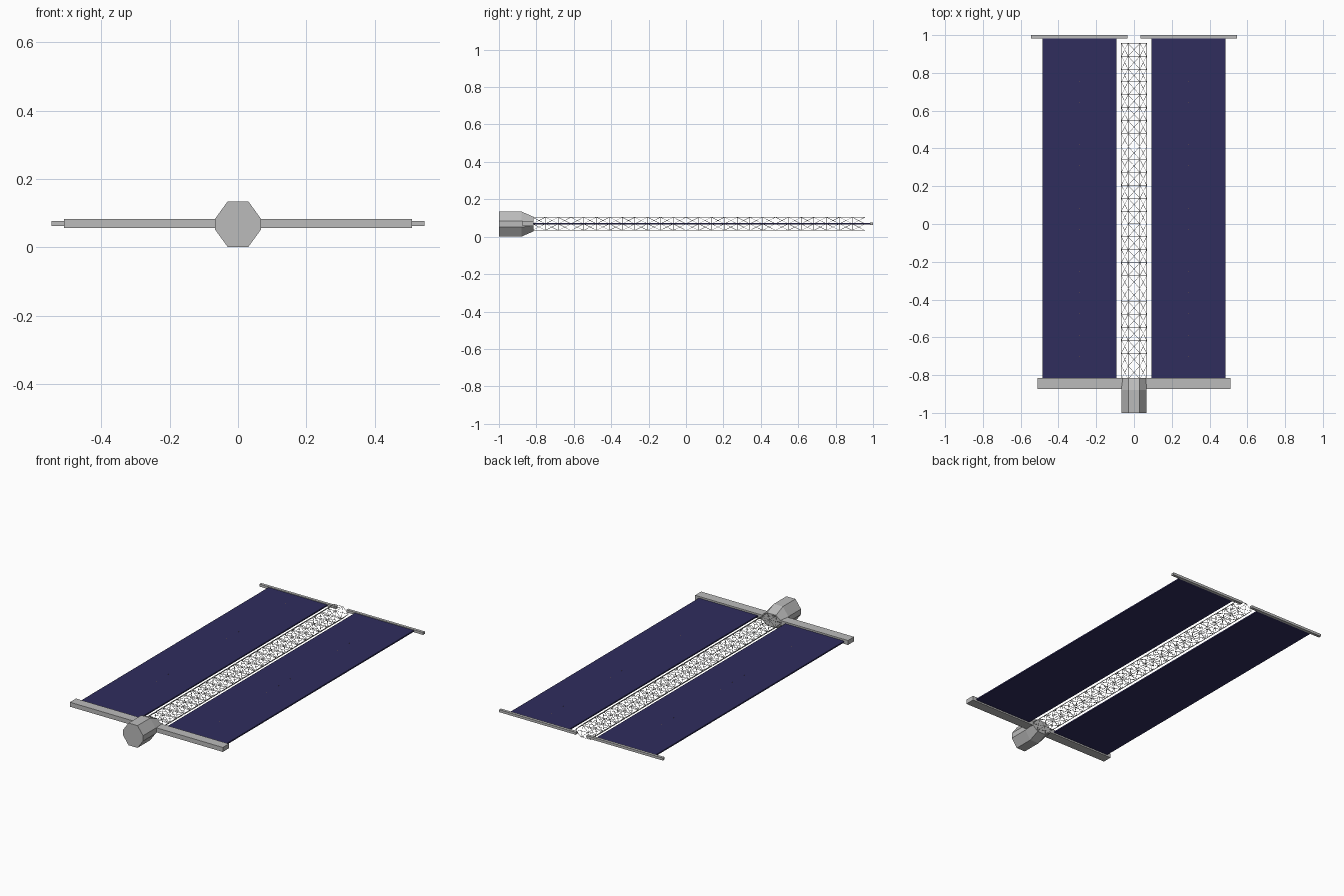
import bpy, bmesh
from mathutils import Vector

if "Cube" in bpy.data.objects:
    bpy.data.objects.remove(bpy.data.objects["Cube"])

ZC = 0.069  # mid height of the whole array


def material(name, rgb):
    m = bpy.data.materials.new(name)
    m.diffuse_color = (*rgb, 1)
    m.use_nodes = True
    m.node_tree.nodes["Principled BSDF"].inputs["Base Color"].default_value = m.diffuse_color
    return m


GREY = material("light grey", (0.5, 0.5, 0.5))
BLUE = material("cell blue", (0.029, 0.026, 0.11))
AMBER = material("amber", (0.35, 0.2, 0.05))


def finish(name, bm, mat):
    bmesh.ops.recalc_face_normals(bm, faces=bm.faces)
    me = bpy.data.meshes.new(name)
    bm.to_mesh(me)
    bm.free()
    me.materials.append(mat)
    ob = bpy.data.objects.new(name, me)
    bpy.context.collection.objects.link(ob)
    return ob


def add_box(bm, lo, hi):
    lo, hi = Vector(lo), Vector(hi)
    c, s = (lo + hi) / 2, hi - lo
    for v in bmesh.ops.create_cube(bm, size=1)["verts"]:
        v.co = Vector((v.co.x * s.x, v.co.y * s.y, v.co.z * s.z)) + c


def box(name, lo, hi, mat):
    bm = bmesh.new()
    add_box(bm, lo, hi)
    return finish(name, bm, mat)


def add_rod(bm, a, b, r=0.0012):
    # square rod between two points
    a, b = Vector(a), Vector(b)
    d = (b - a).normalized()
    u = d.cross(Vector((0.1, 0.2, 1))).normalized() * r
    w = d.cross(u)
    rings = [[bm.verts.new(p + o) for o in (u, w, -u, -w)] for p in (a, b)]
    for i in range(4):
        j = (i + 1) % 4
        bm.faces.new((rings[0][i], rings[0][j], rings[1][j], rings[1][i]))
    bm.faces.new(rings[0])
    bm.faces.new(rings[1])


# Mast canister: eight-sided drum whose height tapers at the mast end
bm = bmesh.new()
octagon = [(0.03, 0.067), (0.067, 0.016), (0.067, -0.016), (0.03, -0.067),
           (-0.03, -0.067), (-0.067, -0.016), (-0.067, 0.016), (-0.03, 0.067)]
rings = []
for y, zs in ((-1.0, 1.0), (-0.88, 1.0), (-0.815, 0.58)):
    rings.append([bm.verts.new((x, y, 0.0675 + z * zs)) for x, z in octagon])
for r0, r1 in zip(rings, rings[1:]):
    for i in range(8):
        j = (i + 1) % 8
        bm.faces.new((r0[i], r0[j], r1[j], r1[i]))
bm.faces.new(rings[0])
bm.faces.new(rings[-1])
finish("mast_canister", bm, GREY)

# Base beam, and per side a blanket, hinge pins and tip bar
for side, s in (("left", -1), ("right", 1)):
    def span(a, b):
        return sorted((s * a, s * b))
    x0, x1 = span(0.06, 0.51)
    box(side + "_base_beam", (x0, -0.873, 0.056), (x1, -0.815, 0.083), GREY)
    x0, x1 = span(0.092, 0.485)
    box(side + "_solar_blanket", (x0, -0.815, ZC - 0.004), (x1, 0.985, ZC + 0.004), BLUE)
    x0, x1 = span(0.035, 0.546)
    box(side + "_tip_bar", (x0, 0.983, 0.062), (x1, 1.0, 0.077), GREY)
    bm = bmesh.new()
    for i in range(15):
        y = -0.7 + i * 0.112
        add_box(bm, (s * 0.29 - 0.001, y - 0.001, ZC), (s * 0.29 + 0.001, y + 0.001, ZC + 0.0045))
    finish(side + "_hinge_pins", bm, AMBER)

# Lattice mast: longerons, a batten ring per bay, crossed braces on each face
section = [(-0.067, 0), (-0.031, 0.035), (0.031, 0.035),
           (0.067, 0), (0.031, -0.035), (-0.031, -0.035)]
pts = [(x, ZC + z) for x, z in section]
y_start, y_end, bays = -0.82, 0.957, 26
step = (y_end - y_start) / bays
bm = bmesh.new()
for i, (x, z) in enumerate(pts):
    xn, zn = pts[(i + 1) % len(pts)]
    add_rod(bm, (x, y_start, z), (x, y_end, z))
    for k in range(bays + 1):
        y = y_start + k * step
        add_rod(bm, (x, y, z), (xn, y, zn))
        if k < bays:
            add_rod(bm, (x, y, z), (xn, y + step, zn), 0.0009)
            add_rod(bm, (xn, y, zn), (x, y + step, z), 0.0009)
finish("lattice_mast", bm, GREY)
